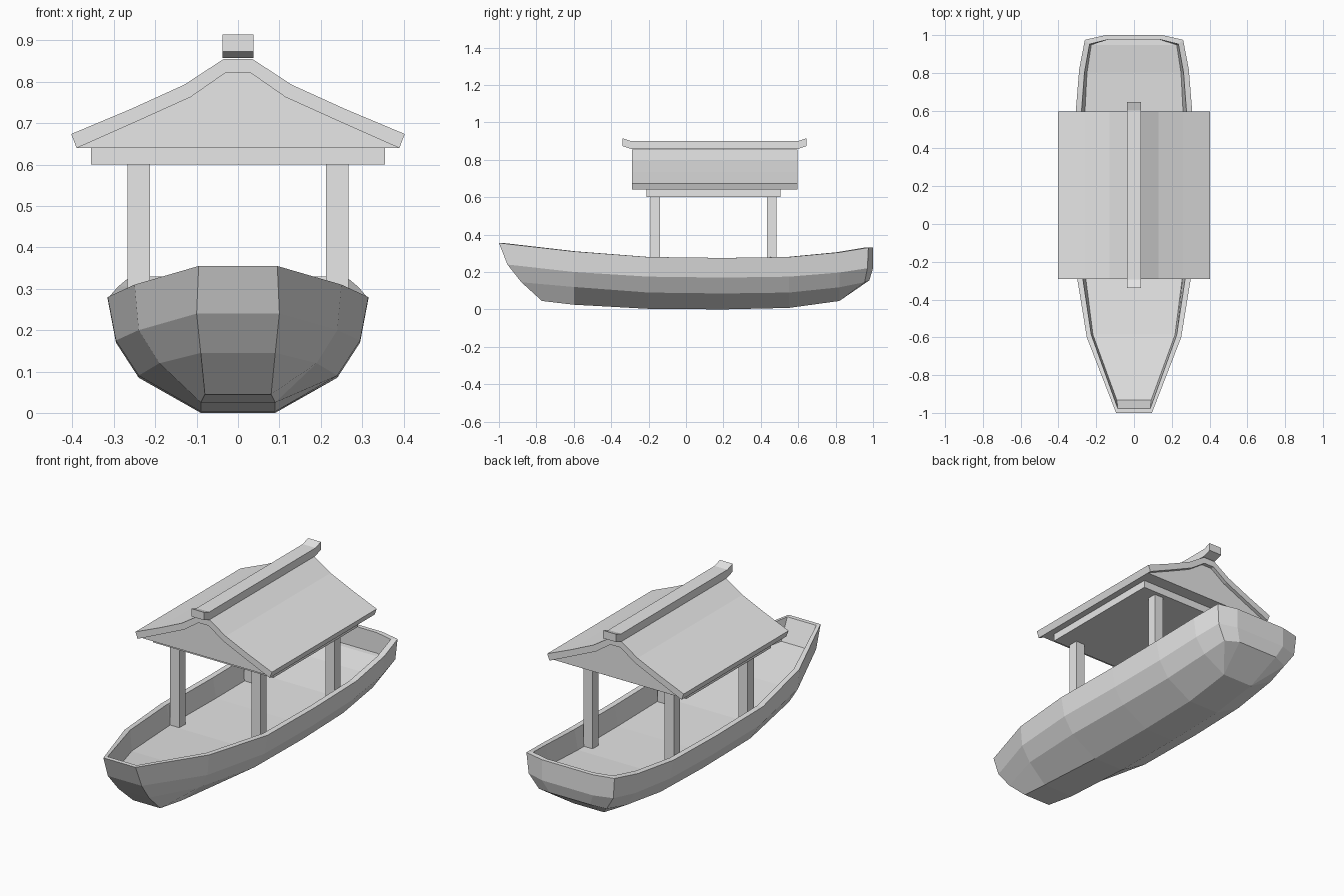
import bpy
import bmesh
from mathutils import Vector

default_cube = bpy.data.objects.get("Cube")
if default_cube:
    bpy.data.objects.remove(default_cube, do_unlink=True)

# One plain material for the whole boat
GREY = (0.8, 0.8, 0.8, 1)
grey = bpy.data.materials.new("light grey")
grey.use_nodes = True
grey.diffuse_color = GREY
grey.node_tree.nodes["Principled BSDF"].inputs["Base Color"].default_value = GREY


def finish(name, bm):
    """Clean the mesh and link it as a flat shaded object."""
    bmesh.ops.remove_doubles(bm, verts=bm.verts, dist=0.0005)
    bmesh.ops.recalc_face_normals(bm, faces=bm.faces)
    mesh = bpy.data.meshes.new(name)
    bm.to_mesh(mesh)
    bm.free()
    mesh.materials.append(grey)
    obj = bpy.data.objects.new(name, mesh)
    bpy.context.scene.collection.objects.link(obj)
    return obj


def box(name, low, high):
    low, high = Vector(low), Vector(high)
    bm = bmesh.new()
    bmesh.ops.create_cube(bm, size=1)
    bmesh.ops.scale(bm, vec=high - low, verts=bm.verts)
    bmesh.ops.translate(bm, vec=(low + high) / 2, verts=bm.verts)
    return finish(name, bm)


def prism(name, outline, shift):
    """Extrude a closed outline of 3D points along a vector."""
    bm = bmesh.new()
    face = bm.faces.new([bm.verts.new(p) for p in outline])
    result = bmesh.ops.extrude_face_region(bm, geom=[face], use_keep_orig=True)
    moved = [g for g in result["geom"] if isinstance(g, bmesh.types.BMVert)]
    bmesh.ops.translate(bm, vec=shift, verts=moved)
    return finish(name, bm)


def mirrored(half):
    """Half outline from the centre outwards, completed on the other side."""
    return [(-x, z) for x, z in reversed(half)] + half


# Hull lines from bow to stern on one side, each point as x, y, z
keel = [(.08, -.77, .045), (.09, -.6, .025), (.09, -.2, .003), (.09, .2, 0),
        (.09, .55, .008), (.09, .82, .045), (.09, .82, .045), (.09, .82, .045)]
bilge = [(.09, -.88, .145), (.19, -.6, .12), (.24, -.2, .09), (.24, .2, .085),
         (.235, .55, .09), (.22, .82, .118), (.2, .955, .145), (.12, .98, .155)]
chine = [(.1, -.955, .24), (.24, -.6, .2), (.295, -.2, .175), (.295, .2, .17),
         (.29, .55, .175), (.275, .82, .197), (.25, .97, .22), (.15, 1, .22)]
rim = [(.095, -1, .355), (.25, -.6, .31), (.315, -.2, .28), (.315, .2, .275),
       (.312, .55, .28), (.29, .82, .305), (.26, .975, .33), (.15, 1, .33)]


def inset(line):
    return [(x * .905, y * .977, z) for x, y, z in line]


# Hull: rings around the boat joined from keel to rim, then down to the deck
bm = bmesh.new()
rings = []
for line in (keel, bilge, chine, rim, inset(rim), inset(chine)):
    loop = line + [(-x, y, z) for x, y, z in reversed(line)]
    rings.append([bm.verts.new(p) for p in loop])
count = len(rings[0])
for lower, upper in zip(rings, rings[1:]):
    for i in range(count):
        j = (i + 1) % count
        bm.faces.new((lower[i], lower[j], upper[j], upper[i]))
# Bottom and deck planks run across the boat
for ring in (rings[0], rings[-1]):
    for i in range(count // 2 - 1):
        bm.faces.new((ring[i], ring[i + 1], ring[-i - 2], ring[-i - 1]))
finish("hull", bm)

# Four posts standing on the deck
for side, x in (("left", .24), ("right", -.24)):
    for end, y in (("front", -.165), ("back", .458)):
        box(f"{end}_{side}_post", (x - .027, y - .026, .16), (x + .027, y + .026, .61))

# Flat frame carried by the posts
box("roof_frame", (-.355, -.21, .6), (.355, .505, .642))

# Roof covering with a gently flared slope
outer = mirrored([(.035, .855), (.13, .793), (.26, .734), (.403, .674)])
inner = mirrored([(.03, .822), (.115, .763), (.25, .702), (.39, .64)])
shell = outer + inner[::-1]
prism("roof", [(x, -.29, z) for x, z in shell], (0, .885, 0))

# Gable body set slightly back under the roof ends
prism("gable", [(x, -.27, z) for x, z in inner], (0, .845, 0))

# Ridge beam with upturned ends
top = [(-.34, .915), (-.295, .9), (.6, .9), (.645, .915)]
beam = top + [(y, z - .042) for y, z in reversed(top)]
prism("ridge_beam", [(-.038, y, z) for y, z in beam], (.076, 0, 0))
